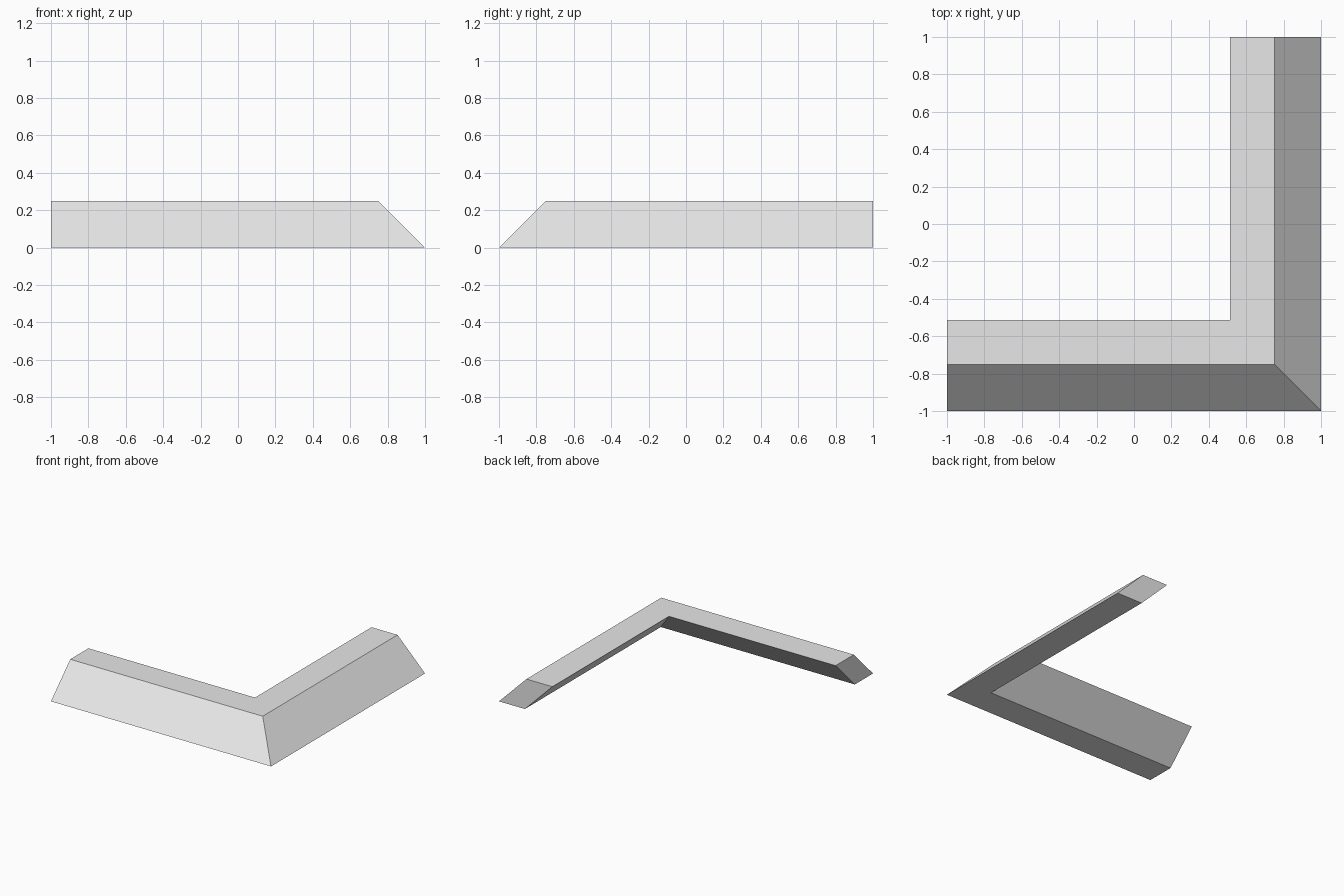
import bpy
import bmesh

cube = bpy.data.objects.get("Cube")
if cube:
    bpy.data.objects.remove(cube, do_unlink=True)

# Plain grey surface
grey = bpy.data.materials.new("light_grey")
grey.use_nodes = True
color = (0.8, 0.8, 0.8, 1.0)
grey.diffuse_color = color
grey.node_tree.nodes["Principled BSDF"].inputs["Base Color"].default_value = color

# Slanted trim section: (inset from the outer edge, height)
HEIGHT = 0.25
WIDTH = 0.236
section = [(0, 0), (HEIGHT, HEIGHT), (HEIGHT + WIDTH, HEIGHT), (WIDTH, 0)]

# Sweep the section along two arms that meet in a mitred corner
stations = [
    lambda d, z: (-1, d - 1, z),     # end of the front arm
    lambda d, z: (1 - d, d - 1, z),  # mitre
    lambda d, z: (1 - d, 1, z),      # end of the side arm
]
bm = bmesh.new()
rings = [[bm.verts.new(place(d, z)) for d, z in section] for place in stations]
for a, b in zip(rings, rings[1:]):
    for i in range(len(section)):
        j = (i + 1) % len(section)
        bm.faces.new((a[i], b[i], b[j], a[j]))
for ring in (rings[0], rings[-1]):
    bm.faces.new(ring)
bmesh.ops.recalc_face_normals(bm, faces=bm.faces)

mesh = bpy.data.meshes.new("corner_trim")
bm.to_mesh(mesh)
bm.free()
mesh.materials.append(grey)
trim = bpy.data.objects.new("corner_trim", mesh)
bpy.context.collection.objects.link(trim)
